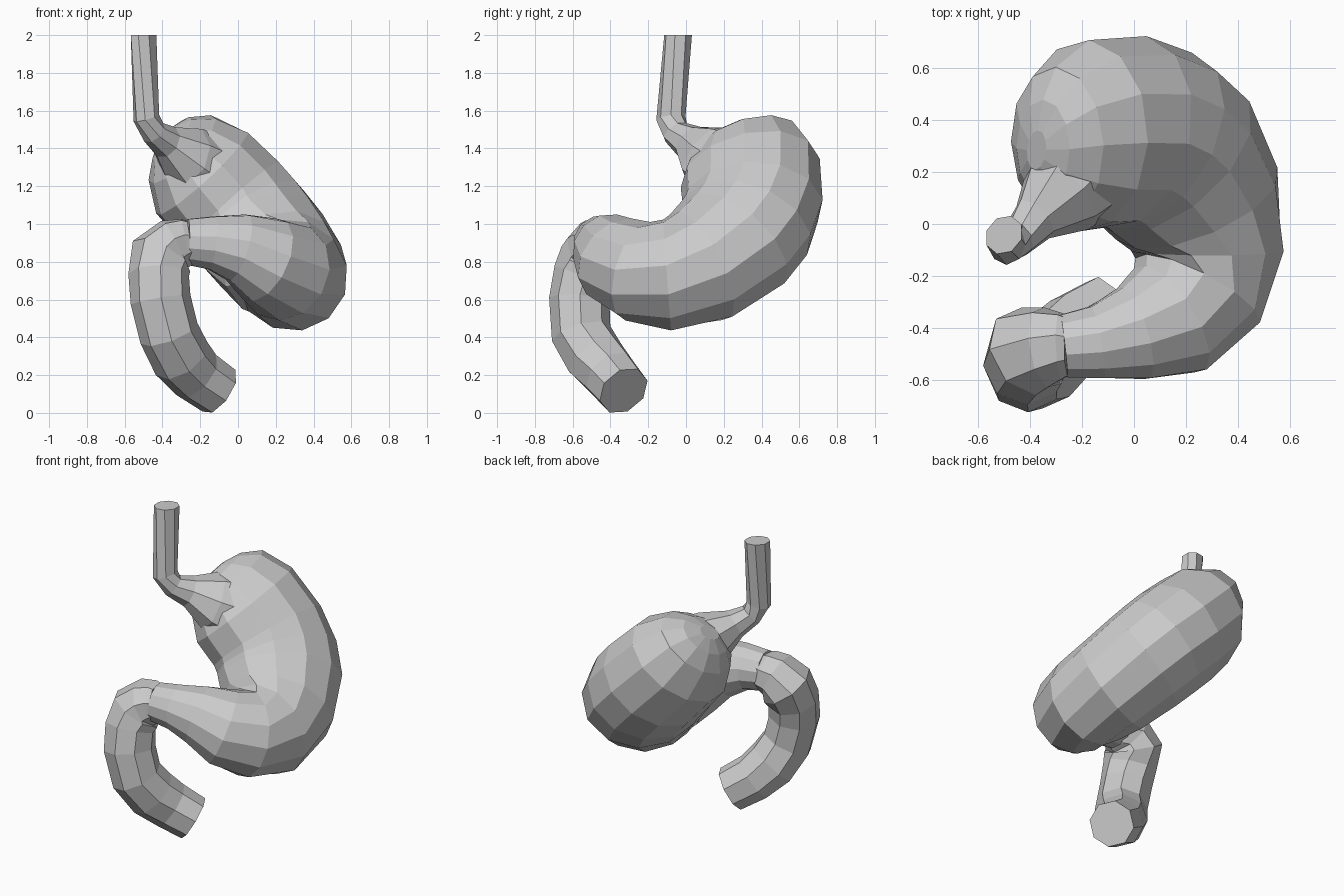
import bpy, bmesh, math
from mathutils import Vector


def loft(name, stations, sides, normal, flat_top=None):
    """Flat-shaded tube through (x, y, z, in-plane radius, across radius);
    normal is that of the plane in which the tube curls."""
    n = Vector(normal).normalized()
    bm = bmesh.new()
    pts = [Vector(s[:3]) for s in stations]
    rings = []
    for i, s in enumerate(stations):
        fwd = (pts[min(i + 1, len(pts) - 1)] - pts[i]).normalized()
        back = (pts[i] - pts[max(i - 1, 0)]).normalized()
        t = (fwd + back).normalized()
        v = (n - t * n.dot(t)).normalized()
        u = t.cross(v)
        ring = []
        for k in range(sides):
            a = 2 * math.pi * (k + 0.5) / sides
            ring.append(bm.verts.new(pts[i] + u * s[3] * math.cos(a) + v * s[4] * math.sin(a)))
        rings.append(ring)
    if flat_top is not None:
        for vert in rings[0]:
            vert.co.z = flat_top
    for r0, r1 in zip(rings, rings[1:]):
        for k in range(sides):
            j = (k + 1) % sides
            bm.faces.new((r0[k], r0[j], r1[j], r1[k]))
    bm.faces.new(rings[0][::-1])
    bm.faces.new(rings[-1])
    bmesh.ops.recalc_face_normals(bm, faces=bm.faces)
    mesh = bpy.data.meshes.new(name)
    bm.to_mesh(mesh)
    bm.free()
    obj = bpy.data.objects.new(name, mesh)
    bpy.context.collection.objects.link(obj)
    return obj


TILTED = (0.53, -0.40, 0.75)

# Stomach: rounded fundus, wide body, tapering antrum, pylorus
loft("stomach", [
    (-0.375, 0.285, 1.475, 0.08, 0.05),
    (-0.35, 0.29, 1.45, 0.20, 0.14),
    (-0.295, 0.31, 1.395, 0.31, 0.235),
    (-0.19, 0.34, 1.27, 0.38, 0.32),
    (-0.03, 0.355, 1.10, 0.38, 0.335),
    (0.065, 0.32, 0.995, 0.38, 0.335),
    (0.14, 0.25, 0.905, 0.38, 0.33),
    (0.24, 0.08, 0.78, 0.345, 0.315),
    (0.28, -0.10, 0.73, 0.305, 0.295),
    (0.245, -0.255, 0.75, 0.27, 0.27),
    (0.14, -0.365, 0.81, 0.245, 0.235),
    (0.00, -0.42, 0.875, 0.19, 0.185),
    (-0.14, -0.455, 0.90, 0.145, 0.145),
    (-0.27, -0.47, 0.905, 0.125, 0.125),
], 12, TILTED)

# Duodenum: bulb, descending part and cut end
loft("duodenum", [
    (-0.25, -0.47, 0.905, 0.12, 0.12),
    (-0.28, -0.47, 0.90, 0.135, 0.135),
    (-0.34, -0.475, 0.89, 0.145, 0.16),
    (-0.405, -0.49, 0.83, 0.17, 0.18),
    (-0.42, -0.54, 0.73, 0.16, 0.165),
    (-0.41, -0.565, 0.60, 0.16, 0.16),
    (-0.365, -0.555, 0.42, 0.16, 0.16),
    (-0.30, -0.48, 0.29, 0.162, 0.162),
    (-0.22, -0.40, 0.20, 0.15, 0.15),
    (-0.10, -0.33, 0.117, 0.142, 0.142),
], 8, (0.4, -0.9, 0.0))

# Oesophagus: straight tube, elbow and flared junction buried in the stomach
loft("oesophagus", [
    (-0.50, -0.042, 2.0, 0.080, 0.068),
    (-0.485, -0.08, 1.56, 0.080, 0.068),
    (-0.445, -0.055, 1.485, 0.075, 0.07),
    (-0.38, 0.02, 1.435, 0.10, 0.09),
    (-0.28, 0.12, 1.36, 0.19, 0.165),
    (-0.13, 0.29, 1.25, 0.26, 0.23),
], 8, TILTED, flat_top=2.0)
